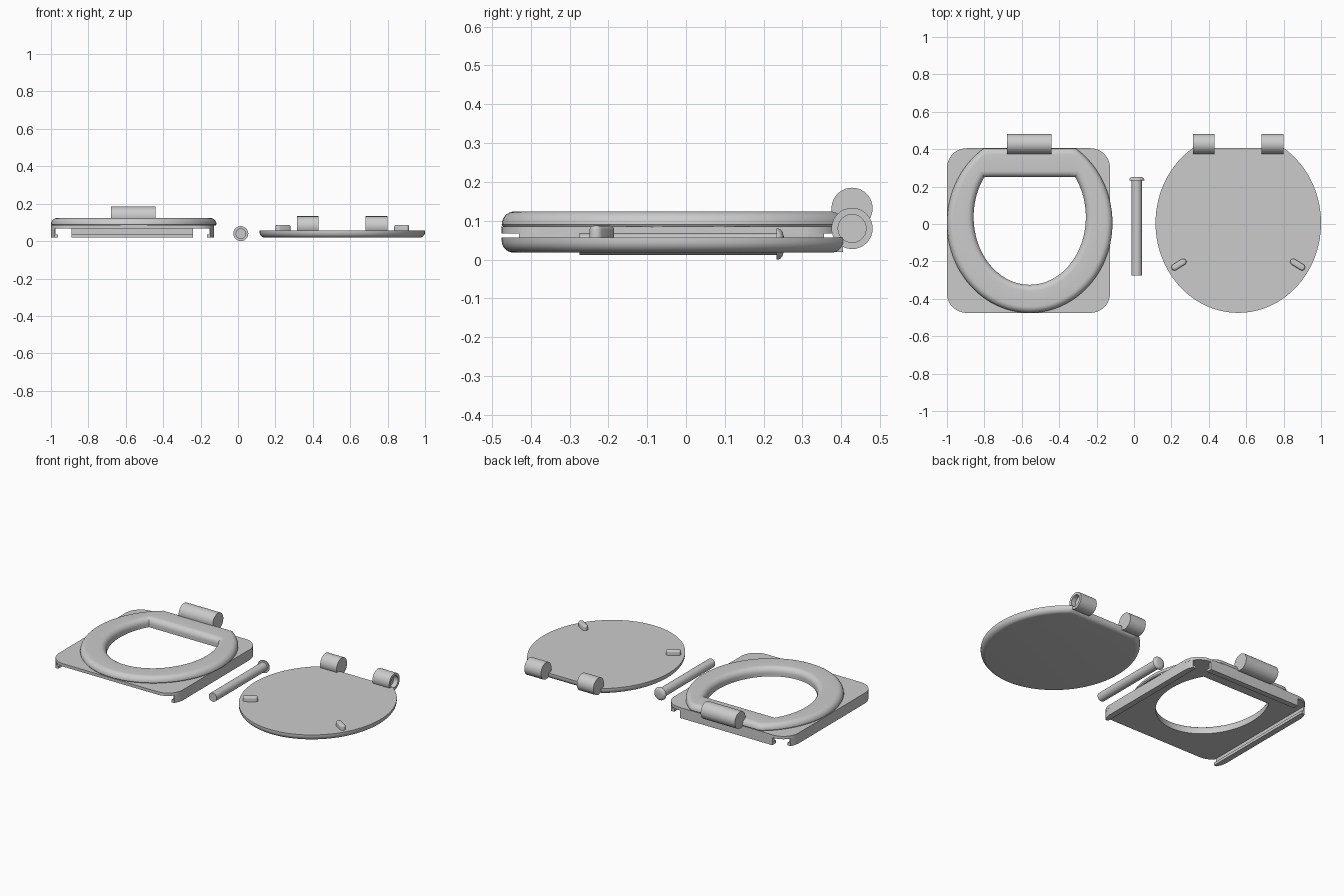
import bpy, bmesh, math
from mathutils import Matrix, Vector

if "Cube" in bpy.data.objects:
    bpy.data.objects.remove(bpy.data.objects["Cube"])

CX = 0.5575  # lid centre; the seat sits mirrored at -CX


def finish(bm, name):
    bmesh.ops.recalc_face_normals(bm, faces=bm.faces)
    me = bpy.data.meshes.new(name)
    bm.to_mesh(me)
    bm.free()
    ob = bpy.data.objects.new(name, me)
    bpy.context.collection.objects.link(ob)
    bpy.ops.object.select_all(action='DESELECT')
    bpy.context.view_layer.objects.active = ob
    ob.select_set(True)
    bpy.ops.object.shade_smooth_by_angle(angle=math.radians(35))
    return ob


def d_outline(cx, cy, a, b, ytop, n=84, m=16):
    """Ellipse cut flat at the back, counter-clockwise."""
    t = math.asin((ytop - cy) / b)
    start, end = math.pi - t, 2 * math.pi + t
    pts = []
    for i in range(n + 1):
        u = start + (end - start) * i / n
        pts.append(Vector((cx + a * math.cos(u), cy + b * math.sin(u))))
    p, q = pts[-1], pts[0]
    return pts + [p.lerp(q, i / m) for i in range(1, m)]


def inset(pts, d):
    """Move a counter-clockwise outline inward by d."""
    out = []
    for i, p in enumerate(pts):
        e1 = (p - pts[i - 1]).normalized()
        e2 = (pts[(i + 1) % len(pts)] - p).normalized()
        n1, n2 = Vector((-e1.y, e1.x)), Vector((-e2.y, e2.x))
        out.append(p + (n1 + n2) * (d / (1 + n1.dot(n2))))
    return out


def loft(name, layers, closed):
    """Skin a list of (outline, z); closed joins last to first, else caps."""
    bm = bmesh.new()
    rings = [[bm.verts.new((p.x, p.y, z)) for p in o] for o, z in layers]
    n = len(rings[0])
    for k in range(len(rings) if closed else len(rings) - 1):
        r, s = rings[k], rings[(k + 1) % len(rings)]
        for i in range(n):
            j = (i + 1) % n
            bm.faces.new((r[i], r[j], s[j], s[i]))
    if not closed:
        bm.faces.new(rings[0][::-1])
        bm.faces.new(rings[-1])
    return finish(bm, name)


def prism(name, loops, z0, z1):
    """Extrude a flat outline, with optional hole loops."""
    bm = bmesh.new()
    edges = []
    for pts in loops:
        vs = [bm.verts.new((p[0], p[1], z0)) for p in pts]
        edges += [bm.edges.new((vs[i - 1], vs[i])) for i in range(len(vs))]
    bmesh.ops.triangle_fill(bm, use_beauty=True, edges=edges)
    ext = bmesh.ops.extrude_face_region(bm, geom=bm.faces[:], use_keep_orig=True)
    vs = [g for g in ext['geom'] if isinstance(g, bmesh.types.BMVert)]
    bmesh.ops.translate(bm, vec=(0, 0, z1 - z0), verts=vs)
    return finish(bm, name)


def turned(name, profile, matrix, n=40):
    """Lathe (radius, length) points about local z, capped at both ends."""
    circle = lambda r: [Vector((r * math.cos(2 * math.pi * i / n),
                                r * math.sin(2 * math.pi * i / n))) for i in range(n)]
    ob = loft(name, [(circle(r), h) for r, h in profile], False)
    ob.data.transform(matrix)
    return ob


def rect(x0, x1, y0, y1):
    return [(x0, y0), (x1, y0), (x1, y1), (x0, y1)]


def quarter(r, n=7):
    return [(r * (1 - math.cos(i / n * math.pi / 2)),
             r * math.sin(i / n * math.pi / 2)) for i in range(n + 1)]


# Seat ring with rounded top edges
outer = d_outline(-CX, 0.005, 0.4425, 0.48, 0.405)
hole = d_outline(-CX, 0.0375, 0.30, 0.3625, 0.25)
R, TOP = 0.034, 0.124
layers = [(inset(outer, 0.004), 0.084)]
layers += [(inset(outer, d), TOP - R + h) for d, h in quarter(R)]
layers += [(inset(hole, -d), TOP - R + h) for d, h in reversed(quarter(R))]
layers += [(hole, 0.084)]
loft("seat_ring", layers, True)

# Square mounting plate with rounded corners and the same opening
X0, X1, Y0, Y1, C = -1.0, -0.128, -0.475, 0.405, 0.105
plate = []
for k, (x, y) in enumerate([(X1 - C, Y1 - C), (X0 + C, Y1 - C), (X0 + C, Y0 + C), (X1 - C, Y0 + C)]):
    for i in range(13):
        u = math.pi / 2 * (k + i / 12)
        plate.append((x + C * math.cos(u), y + C * math.sin(u)))
prism("seat_plate", [plate, hole], 0.067, 0.0855)

# Slide-on side rails with inward lips
for side, x, s in (("left", X0, 1), ("right", X1, -1)):
    for part, w, z0, z1 in (("rail", 0.024, 0.019, 0.068), ("lip", 0.038, 0.019, 0.036)):
        prof = [(0, -0.37), (0.005, -0.40), (0.019, -0.43), (w, -0.43),
                (w, 0.355), (0.016, 0.355), (0.005, 0.33), (0, 0.30)]
        prism(f"{side}_{part}", [[(x + s * px, py) for px, py in prof]], z0, z1)

# Back stop skirt and lip
prism("back_skirt", [rect(-0.89, -0.24, 0.385, 0.405)], 0.019, 0.068)
prism("back_lip", [rect(-0.89, -0.24, 0.367, 0.404)], 0.02, 0.036)

# Lid, lying with its rounded face down
lid = d_outline(CX, 0.005, 0.4425, 0.48, 0.405)
layers = [(inset(lid, d), 0.018 + 0.03 - h) for d, h in reversed(quarter(0.03))]
loft("lid", layers + [(lid, 0.057)], False)

# Pill-shaped bumpers on the lid
for name, s in (("left_bumper", -1), ("right_bumper", 1)):
    pill = []
    for k in (0, 1):
        for i in range(11):
            u = math.pi * (k + i / 10) - math.pi / 2
            pill.append(Vector(((0.027 if k == 0 else -0.027) + 0.017 * math.cos(u), 0.017 * math.sin(u))))
    layers = [(pill, 0.05)] + [(inset(pill, d), 0.077 + h) for d, h in quarter(0.01, 4)]
    bump = loft(name, layers, False)
    bump.data.transform(Matrix.Translation((CX + s * 0.3175, -0.217, 0)) @
                        Matrix.Rotation(-s * math.radians(32), 4, 'Z'))

# Hinge barrels along x; the outer lid barrel has a recess for the pin head
along_x = Matrix.Rotation(math.pi / 2, 4, 'Y')
for name, x0, x1, z, recess in (("seat_hinge", -0.68, -0.44, 0.132, 0),
                                ("lid_hinge_inner", 0.315, 0.43, 0.08, 0),
                                ("lid_hinge_outer", 0.683, 0.80, 0.08, 0.03)):
    length = x1 - x0
    prof = [(0.053, 0), (0.053, length)]
    if recess:
        prof += [(0.036, length), (0.036, length - recess)]
    turned(name, prof, Matrix.Translation((x0, 0.428, z)) @ along_x)

# Hinge pin with domed head, lying along y
along_y = Matrix.Rotation(-math.pi / 2, 4, 'X')
turned("hinge_pin", [(0.028, -0.275), (0.028, 0.233), (0.04, 0.233), (0.04, 0.238),
                     (0.037, 0.244), (0.031, 0.249), (0.02, 0.252)],
       Matrix.Translation((0.015, 0, 0.04)) @ along_y)
